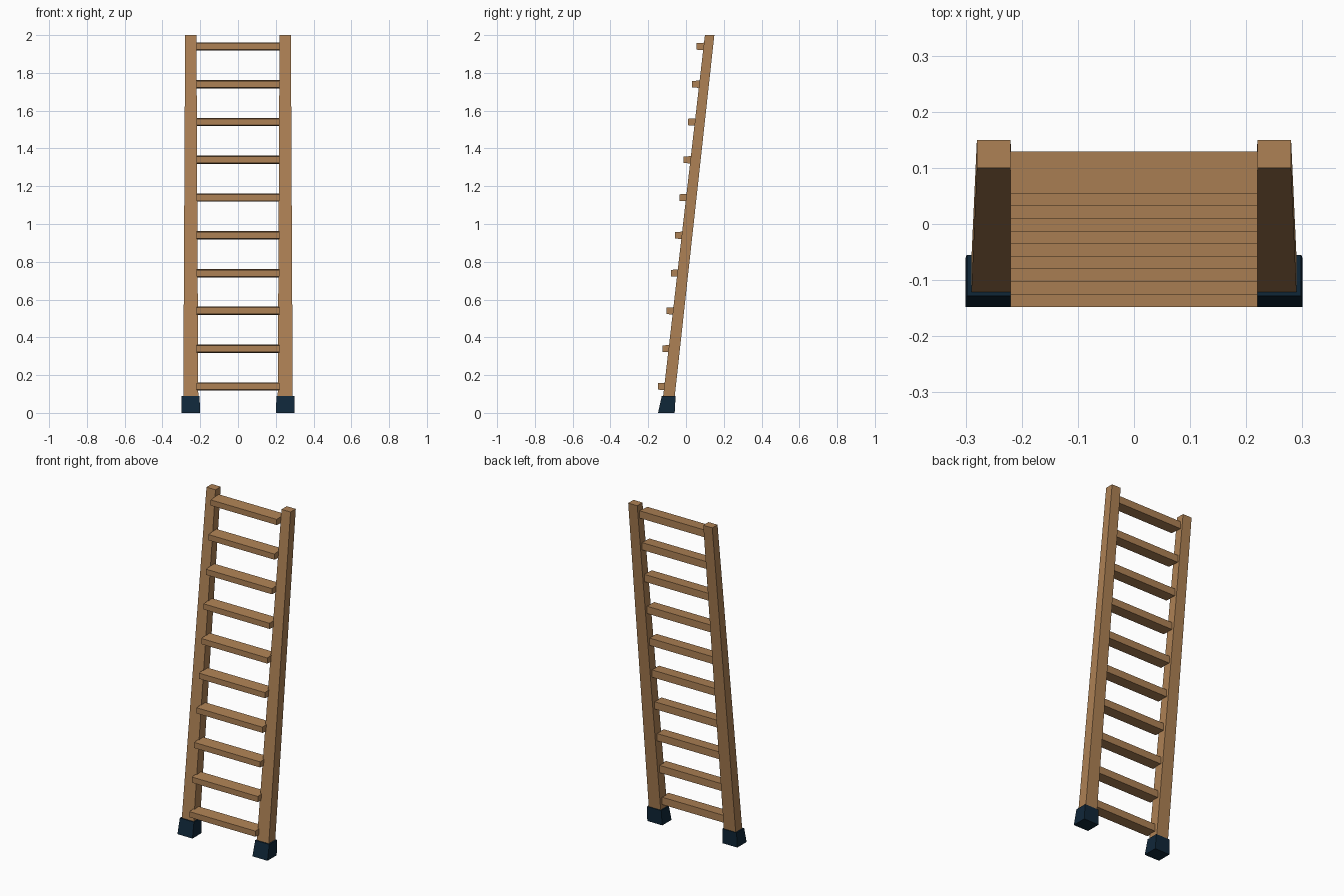
import bpy
import bmesh

cube = bpy.data.objects.get("Cube")
if cube:
    bpy.data.objects.remove(cube, do_unlink=True)


def make_material(name, rgb):
    mat = bpy.data.materials.new(name)
    mat.use_nodes = True
    colour = (*rgb, 1)
    mat.diffuse_color = colour
    mat.node_tree.nodes["Principled BSDF"].inputs["Base Color"].default_value = colour
    return mat


def make_block(name, mat, start, end):
    """Solid joining two four-cornered ends."""
    bm = bmesh.new()
    a = [bm.verts.new(p) for p in start]
    b = [bm.verts.new(p) for p in end]
    bm.faces.new(a)
    bm.faces.new(b)
    for i in range(4):
        j = (i + 1) % 4
        bm.faces.new((a[i], a[j], b[j], b[i]))
    bmesh.ops.recalc_face_normals(bm, faces=bm.faces)
    mesh = bpy.data.meshes.new(name)
    bm.to_mesh(mesh)
    bm.free()
    mesh.materials.append(mat)
    obj = bpy.data.objects.new(name, mesh)
    bpy.context.collection.objects.link(obj)
    return obj


def level(x0, x1, y0, y1, z):
    return [(x0, y0, z), (x1, y0, z), (x1, y1, z), (x0, y1, z)]


def upright(half, y, z0, z1):
    return [(-half, y, z0), (half, y, z0), (half, y, z1), (-half, y, z1)]


wood = make_material("warm wood", (0.42, 0.22, 0.09))
rubber = make_material("navy rubber", (0.005, 0.02, 0.04))

# Tapered leaning rails with flared feet
for side, s in (("left", 1), ("right", -1)):
    make_block(side + "_rail", wood,
               level(s * 0.21, s * 0.29, -0.129, -0.067, 0.02),
               level(s * 0.22, s * 0.28, 0.10, 0.15, 2.0))
    make_block(side + "_foot", rubber,
               level(s * 0.20, s * 0.30, -0.148, -0.06, 0),
               level(s * 0.204, s * 0.298, -0.128, -0.055, 0.09))

# Evenly spaced rungs, slightly slimmer at the front
for i in range(10):
    z = 0.14 + 0.2 * i
    y = -0.148 + 0.0225 * i
    make_block(f"rung_{i + 1}", wood,
               upright(0.22, y, z - 0.017, z + 0.017),
               upright(0.22, y + 0.075, z - 0.022, z + 0.022))
